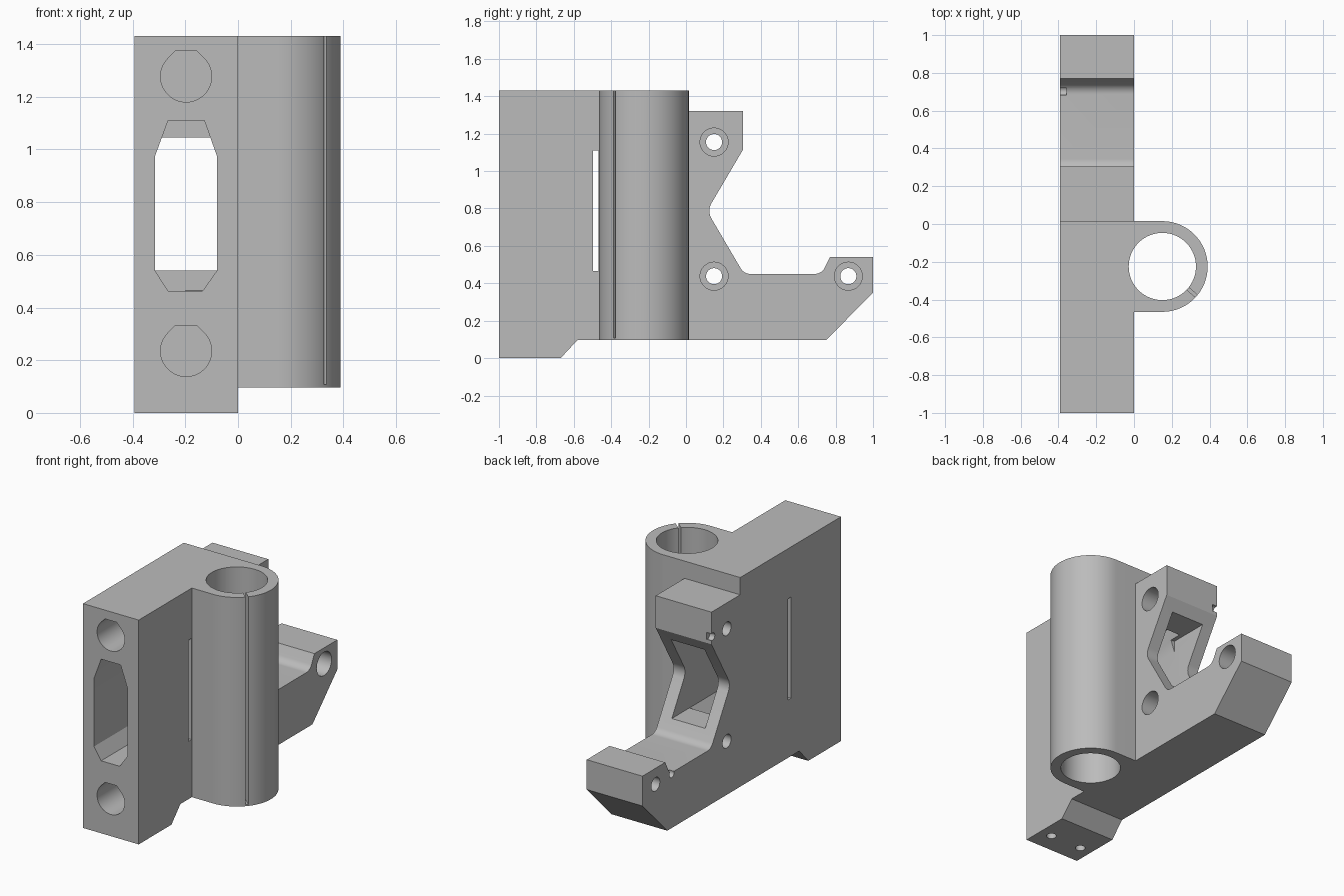
import bpy, bmesh, math
from mathutils import Vector

cube = bpy.data.objects.get("Cube")
if cube:
    bpy.data.objects.remove(cube, do_unlink=True)

grey = bpy.data.materials.new("light_grey_plastic")
grey.use_nodes = True
colour = (0.5, 0.5, 0.5, 1)
grey.diffuse_color = colour
grey.node_tree.nodes["Principled BSDF"].inputs["Base Color"].default_value = colour


def prism(name, points, axis, lo, hi):
    """Extrude a 2D outline along an axis (x: points are y,z; y: x,z; z: x,y)."""
    bm = bmesh.new()
    i = "xyz".index(axis)

    def place(p, t):
        co = list(p)
        co.insert(i, t)
        return co
    face = bm.faces.new([bm.verts.new(place(p, lo)) for p in points])
    new = bmesh.ops.extrude_face_region(bm, geom=[face])["geom"]
    for v in new:
        if isinstance(v, bmesh.types.BMVert):
            v.co[i] = hi
    bmesh.ops.recalc_face_normals(bm, faces=bm.faces)
    mesh = bpy.data.meshes.new(name)
    bm.to_mesh(mesh)
    bm.free()
    mesh.materials.append(grey)
    obj = bpy.data.objects.new(name, mesh)
    bpy.context.collection.objects.link(obj)
    return obj


def arc(u, v, r, start=0, end=360, n=32):
    full = end - start == 360
    steps = n if full else n + 1
    return [(u + r * math.cos(math.radians(start + (end - start) * k / n)),
             v + r * math.sin(math.radians(start + (end - start) * k / n)))
            for k in range(steps)]


def fillet(before, corner, after, r, n=8):
    """Rounded corner between two straight edges."""
    c = Vector(corner)
    a = (Vector(before) - c).normalized()
    b = (Vector(after) - c).normalized()
    half = a.angle(b) / 2
    mid = c + (a + b).normalized() * (r / math.sin(half))
    p = c + a * (r / math.tan(half)) - mid
    q = c + b * (r / math.tan(half)) - mid
    return [tuple(mid + (p * (1 - k / n) + q * (k / n)).normalized() * r)
            for k in range(n + 1)]


def combine(target, tool, operation):
    mod = target.modifiers.new("join_or_cut", "BOOLEAN")
    mod.operation, mod.object, mod.solver = operation, tool, "EXACT"
    bpy.context.view_layer.objects.active = target
    bpy.ops.object.modifier_apply(modifier=mod.name)
    bpy.data.objects.remove(tool, do_unlink=True)


LEFT, TOP, STEP = -0.393, 1.43, 0.015

# Main body with the V notch and the lower arm
upper, apex, inner = (0.305, 1.115), (0.112, 0.787), (0.31, 0.45)
outer, lip = (0.725, 0.45), (0.77, 0.54)
profile = [(-1, 0), (-0.67, 0), (-0.58, 0.097), (0.75, 0.097), (1, 0.35), (1, 0.54), lip]
profile += fillet(lip, outer, inner, 0.06)
profile += fillet(outer, inner, apex, 0.06)
profile += fillet(inner, apex, upper, 0.08)
profile += [upper, (0.305, 1.32), (STEP, 1.32), (STEP, TOP), (-1, TOP)]
body = prism("bracket_body", profile, "x", LEFT, 0)

# Vertical sleeve on the side
cx, cy, radius, bore = 0.15, -0.225, 0.24, 0.178
sleeve = [(-0.1, cy - radius)] + arc(cx, cy, radius, -90, 90, 40) + [(-0.1, cy + radius)]
combine(body, prism("sleeve", sleeve, "z", 0.097, TOP), "UNION")

cutters = [prism("sleeve_bore", arc(cx, cy, bore, n=64), "z", 0.05, 1.6)]

# Narrow slit down the sleeve wall
angle = math.radians(-41)
along = Vector((math.cos(angle), math.sin(angle)))
across = Vector((-along.y, along.x)) * 0.008
centre = Vector((cx, cy))
slit = [tuple(centre + along * d + across * s)
        for d, s in ((0.15, -1), (0.27, -1), (0.27, 1), (0.15, 1))]
cutters.append(prism("sleeve_slit", slit, "z", 0.107, 1.6))

# Window from the front, narrowing to a rectangle at the back
window = [(-0.265, 0.462), (-0.135, 0.462), (-0.08, 0.54), (-0.08, 0.975),
          (-0.128, 1.11), (-0.265, 1.11), (-0.315, 0.975), (-0.315, 0.54)]
cutters.append(prism("front_window", window, "y", -1.1, 0.08))
rear = [(-0.315, 0.54), (-0.08, 0.54), (-0.08, 1.045), (-0.315, 1.045)]
cutters.append(prism("rear_window", rear, "y", 0.0, 0.5))

# Teardrop rod sockets
for z in (0.235, 1.277):
    r = 0.097
    flat = r * (math.sqrt(2) - 1)
    socket = arc(-0.197, z, r, 135, 405, 32) + [(-0.197 + flat, z + r), (-0.197 - flat, z + r)]
    cutters.append(prism("rod_socket", socket, "y", -1.1, -0.06))

# Thin slot through the side
slot = [(-0.497, 0.465), (-0.468, 0.465), (-0.468, 1.11), (-0.497, 1.11)]
cutters.append(prism("side_slot", slot, "x", -0.6, 0.01))

# Counterbored mounting holes
for y, z in ((0.15, 1.155), (0.15, 0.438), (0.868, 0.438)):
    cutters.append(prism("screw_hole", arc(y, z, 0.043), "x", -0.6, 0.1))
    cutters.append(prism("screw_counterbore", arc(y, z, 0.075), "x", -0.2, 0.1))

# Small relief holes at the notch edges
for y, z in ((0.295, 1.16), (0.705, 0.442)):
    cutters.append(prism("relief_hole", arc(y, z, 0.024, n=16), "x", -0.6, LEFT + 0.035))

# Small holes under the foot
for x in (-0.31, -0.085):
    cutters.append(prism("foot_hole", arc(x, -0.87, 0.03, n=20), "z", -0.1, 0.1))

for cutter in cutters:
    combine(body, cutter, "DIFFERENCE")

# Smooth round surfaces, keep the corners sharp
bpy.ops.object.select_all(action="DESELECT")
body.select_set(True)
bpy.context.view_layer.objects.active = body
bpy.ops.object.shade_smooth_by_angle(angle=math.radians(25))
